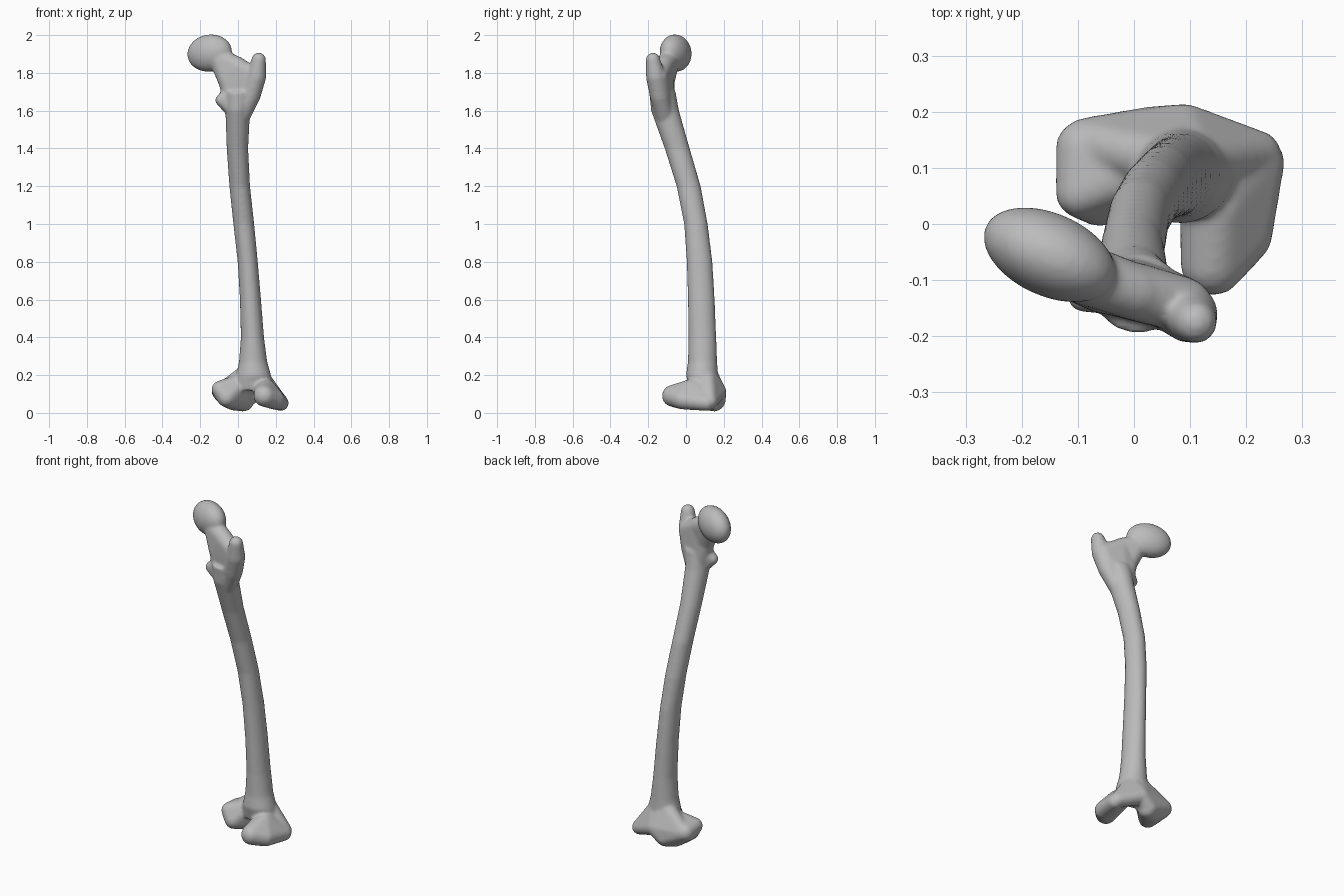
import bpy, bmesh, math
from mathutils import Vector, Matrix

cube = bpy.data.objects.get("Cube")
if cube:
    bpy.data.objects.remove(cube, do_unlink=True)

bone_grey = bpy.data.materials.new("bone grey")
bone_grey.use_nodes = True
bone_grey.diffuse_color = (0.5, 0.5, 0.5, 1)
bone_grey.node_tree.nodes["Principled BSDF"].inputs["Base Color"].default_value = (0.5, 0.5, 0.5, 1)

bm = bmesh.new()


def ball_points(x, y, z, r, count=120):
    """Evenly spread points on one ball."""
    golden = math.pi * (3 - math.sqrt(5))
    for i in range(count):
        h = 1 - 2 * (i + 0.5) / count
        w = math.sqrt(1 - h * h)
        yield Vector((x + r * w * math.cos(i * golden),
                      y + r * w * math.sin(i * golden), z + r * h))


def hull(*balls):
    """Convex lump wrapped around balls given as (x, y, z, radius)."""
    verts = [bm.verts.new(p) for ball in balls for p in ball_points(*ball)]
    bmesh.ops.convex_hull(bm, input=verts)


def loft(rings, sides=24):
    """Closed tube through level rings (z, x min, x max, y min, y max)."""
    loops = []
    for z, x0, x1, y0, y1 in rings:
        loop = []
        for i in range(sides):
            a = math.tau * i / sides
            loop.append(bm.verts.new(((x0 + x1) / 2 + (x1 - x0) / 2 * math.cos(a),
                                      (y0 + y1) / 2 + (y1 - y0) / 2 * math.sin(a), z)))
        loops.append(loop)
    for low, high in zip(loops, loops[1:]):
        for i in range(sides):
            j = (i + 1) % sides
            bm.faces.new((low[i], low[j], high[j], high[i]))
    bm.faces.new(loops[0][::-1])
    bm.faces.new(loops[-1])


# Bowed shaft
loft([(0.12, -0.03, 0.19, 0.02, 0.18), (0.2, -0.01, 0.175, 0.0, 0.17),
      (0.27, 0.005, 0.155, 0.01, 0.165), (0.4, 0.015, 0.138, 0.013, 0.16),
      (0.6, 0.01, 0.122, 0.01, 0.152), (0.8, -0.002, 0.105, 0.004, 0.14),
      (1.0, -0.025, 0.086, -0.01, 0.115), (1.2, -0.046, 0.064, -0.05, 0.078),
      (1.4, -0.06, 0.054, -0.113, 0.02), (1.6, -0.067, 0.064, -0.185, -0.037),
      (1.7, -0.07, 0.085, -0.195, -0.055)])

# Ball head, flattened and turned
bmesh.ops.create_uvsphere(
    bm, u_segments=40, v_segments=24, radius=1,
    matrix=Matrix.Translation((-0.15, -0.055, 1.905)) @ Matrix.Rotation(math.radians(-24), 4, 'Z')
    @ Matrix.Rotation(math.radians(-8), 4, 'Y') @ Matrix.Diagonal((0.126, 0.074, 0.098, 1)))

# Neck and upper body
hull((-0.1, -0.085, 1.875, 0.055), (0.0, -0.12, 1.835, 0.05), (-0.055, -0.11, 1.755, 0.05))
hull((0.09, -0.145, 1.78, 0.05), (0, -0.12, 1.83, 0.052),
     (-0.05, -0.11, 1.74, 0.05), (0, -0.11, 1.56, 0.055))

# Greater trochanter
hull((0.11, -0.175, 1.87, 0.038), (0.098, -0.16, 1.78, 0.052),
     (0.068, -0.14, 1.68, 0.052), (0.02, -0.115, 1.58, 0.05))

# Lesser trochanter
hull((-0.088, -0.125, 1.655, 0.033), (-0.02, -0.11, 1.7, 0.05), (-0.025, -0.115, 1.6, 0.04))

# Inner condyle
hull((-0.095, 0.055, 0.125, 0.045), (-0.06, 0.045, 0.08, 0.05), (-0.088, 0.135, 0.115, 0.052),
     (-0.02, 0.13, 0.07, 0.058), (0.03, 0.15, 0.06, 0.053), (0.02, 0.1, 0.16, 0.05))

# Outer condyle
hull((0.14, -0.07, 0.09, 0.058), (0.195, -0.02, 0.07, 0.052), (0.227, 0.11, 0.052, 0.042),
     (0.13, 0.1, 0.14, 0.05), (0.15, 0.03, 0.13, 0.05))

# Grooved bridge between the condyles
hull((-0.085, 0.145, 0.115, 0.045), (0.03, 0.16, 0.065, 0.05),
     (0.09, 0.17, 0.11, 0.045), (0.06, 0.11, 0.22, 0.05))
hull((0.22, 0.125, 0.06, 0.042), (0.09, 0.17, 0.11, 0.045), (0.11, 0.11, 0.2, 0.05))

# Drop points left inside the lumps
bmesh.ops.delete(bm, geom=[v for v in bm.verts if not v.link_faces], context='VERTS')
bmesh.ops.recalc_face_normals(bm, faces=bm.faces)
mesh = bpy.data.meshes.new("thigh_bone")
bm.to_mesh(mesh)
bm.free()
bone = bpy.data.objects.new("thigh_bone", mesh)
bpy.context.collection.objects.link(bone)
mesh.materials.append(bone_grey)

# Fuse the parts into one surface and soften the joins
fuse = bone.modifiers.new("fuse", 'REMESH')
fuse.mode = 'VOXEL'
fuse.voxel_size = 0.008
fuse.use_smooth_shade = True
soften = bone.modifiers.new("soften", 'SMOOTH')
soften.factor = 0.5
soften.iterations = 8
